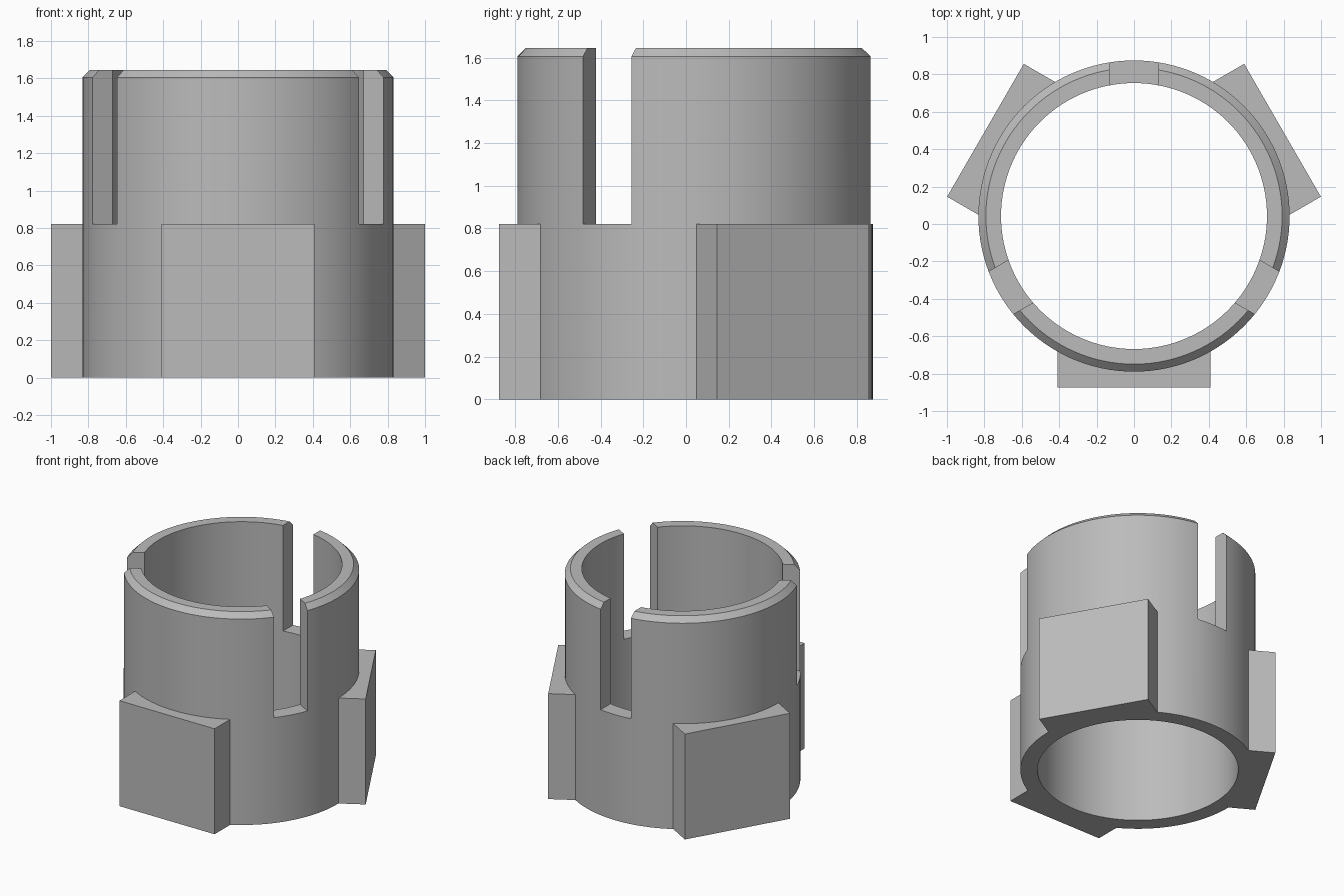
import bpy, bmesh
from math import radians, cos, sin, pi
from mathutils import Matrix, Vector

cube = bpy.data.objects.get("Cube")
if cube:
    bpy.data.objects.remove(cube, do_unlink=True)

CENTRE = Vector((0, 0.0425, 0))
OUTER, INNER, HEIGHT, BEVEL = 0.832, 0.711, 1.645, 0.04
STEP = 0.822            # top of the pads and floor of the slots
SEGMENTS = 120

grey = bpy.data.materials.new("plain grey")
grey.use_nodes = True
colour = (0.5, 0.5, 0.5, 1)
grey.diffuse_color = colour
grey.node_tree.nodes["Principled BSDF"].inputs["Base Color"].default_value = colour


def add_object(name, bm):
    bmesh.ops.recalc_face_normals(bm, faces=bm.faces[:])
    mesh = bpy.data.meshes.new(name)
    bm.to_mesh(mesh)
    bm.free()
    mesh.materials.append(grey)
    obj = bpy.data.objects.new(name, mesh)
    bpy.context.collection.objects.link(obj)
    return obj


def lathe(name, profile):
    """Turn a closed (radius, z) profile around the sleeve axis."""
    bm = bmesh.new()
    rings = []
    for i in range(SEGMENTS):
        a = 2 * pi * i / SEGMENTS
        rings.append([bm.verts.new(CENTRE + Vector((r * cos(a), r * sin(a), z)))
                      for r, z in profile])
    n = len(profile)
    for i, ring in enumerate(rings):
        after = rings[(i + 1) % SEGMENTS]
        for j in range(n):
            k = (j + 1) % n
            bm.faces.new((ring[j], after[j], after[k], ring[k]))
    return add_object(name, bm)


def radial_box(name, angle, near, far, half_width, low, high):
    """Box pointing outward from the sleeve axis."""
    bm = bmesh.new()
    place = (Matrix.Translation(CENTRE) @ Matrix.Rotation(radians(angle), 4, "Z")
             @ Matrix.Translation(((near + far) / 2, 0, (low + high) / 2))
             @ Matrix.Diagonal((far - near, 2 * half_width, high - low, 1)))
    bmesh.ops.create_cube(bm, size=1, matrix=place)
    return add_object(name, bm)


def combine(target, other, operation):
    mod = target.modifiers.new(operation.lower(), "BOOLEAN")
    mod.operation, mod.solver, mod.object = operation, "EXACT", other
    bpy.context.view_layer.objects.active = target
    bpy.ops.object.modifier_apply(modifier=mod.name)
    bpy.data.objects.remove(other, do_unlink=True)


# Sleeve with a chamfered outer rim
sleeve = lathe("slotted_sleeve", [
    (INNER, 0), (OUTER, 0), (OUTER, HEIGHT - BEVEL),
    (OUTER - BEVEL, HEIGHT), (INNER, HEIGHT)])

# Three flat pads, with three open slots between them
for angle in (-90, 30, 150):
    combine(sleeve, radial_box("pad", angle, 0.72, 0.917, 0.41, 0, STEP), "UNION")
    combine(sleeve, radial_box("slot_cutter", angle + 60, 0.4, 1.2, 0.131, STEP, 2),
            "DIFFERENCE")

# Smooth round walls with crisp edges
bpy.ops.object.select_all(action="DESELECT")
sleeve.select_set(True)
bpy.context.view_layer.objects.active = sleeve
bpy.ops.object.shade_smooth_by_angle(angle=radians(25))
